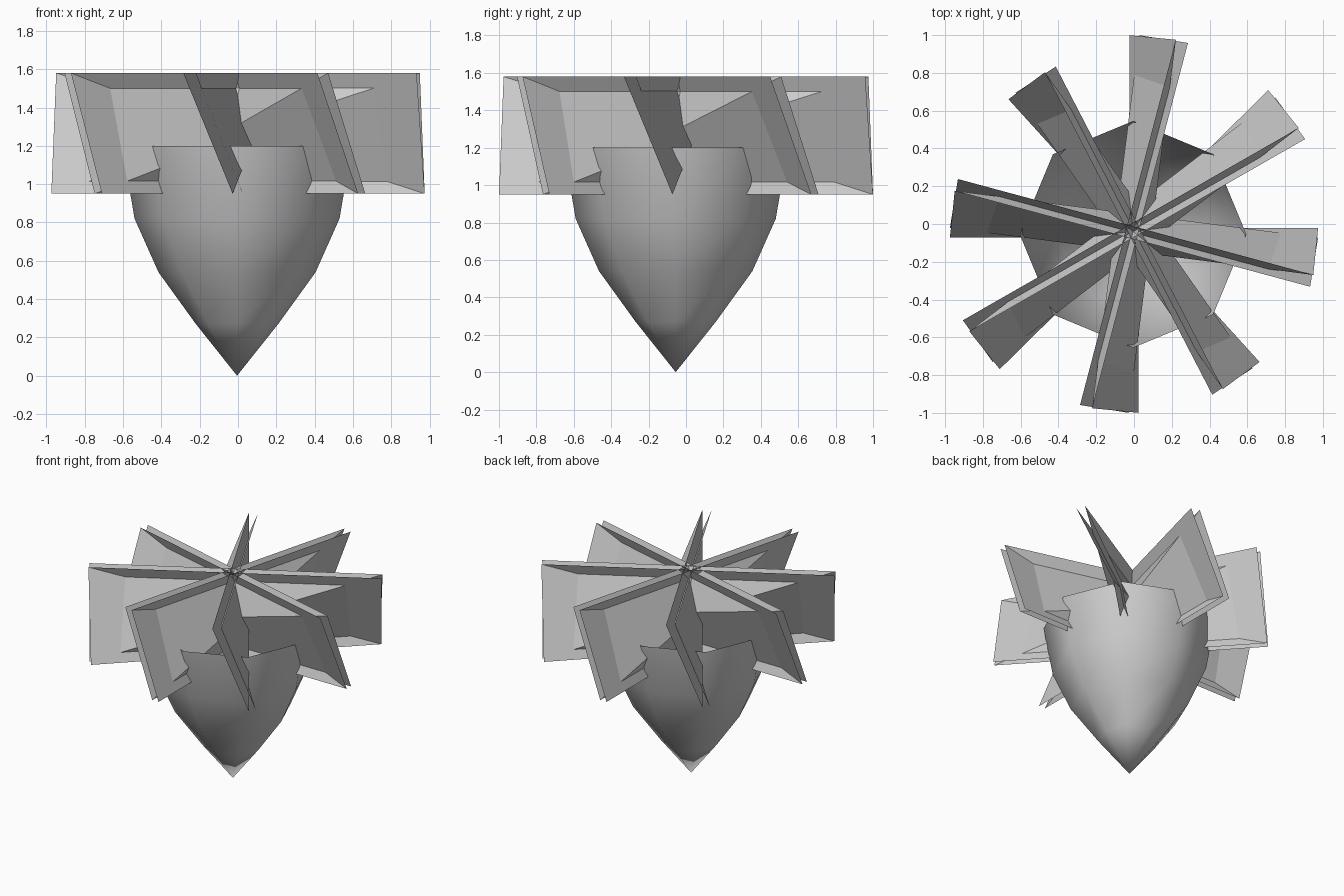
import bpy
from math import cos, sin, radians, tau

cube = bpy.data.objects.get("Cube")
if cube:
    bpy.data.objects.remove(cube, do_unlink=True)

grey = bpy.data.materials.new("plain_grey")
grey.use_nodes = True
colour = (0.6, 0.6, 0.6, 1)
grey.diffuse_color = colour
grey.node_tree.nodes["Principled BSDF"].inputs["Base Color"].default_value = colour


def add_object(name, verts, faces, smooth=False):
    mesh = bpy.data.meshes.new(name)
    mesh.from_pydata(verts, [], faces)
    mesh.materials.append(grey)
    mesh.polygons.foreach_set("use_smooth", [smooth] * len(mesh.polygons))
    mesh.update()
    obj = bpy.data.objects.new(name, mesh)
    bpy.context.collection.objects.link(obj)
    return obj


# Open pointed cup: eight-sided rings above a single tip
SIDES = 8
CUP_X, CUP_Y = -0.005, -0.055
rings = [(0.215, 0.27), (0.41, 0.54), (0.535, 0.82), (0.60, 1.20)]
verts = [(CUP_X, CUP_Y, 0)]
for radius, z in rings:
    for i in range(SIDES):
        a = tau * i / SIDES
        verts.append((CUP_X + radius * cos(a), CUP_Y + radius * sin(a), z))
faces = []
for i in range(SIDES):
    j = (i + 1) % SIDES
    faces.append((0, 1 + j, 1 + i))
    for r in range(len(rings) - 1):
        low, high = 1 + r * SIDES, 1 + (r + 1) * SIDES
        faces.append((low + i, low + j, high + j, high + i))
add_object("cup", verts, faces, smooth=True)

# Twisted plates: two open sheets each, folded along opposite diagonals
BOTTOM, TOP = 0.95, 1.58
TOP_SPREAD, BOTTOM_SPREAD = 1.9, 1.5


def add_plate(name, length, top_angle, bottom_angle, centre_y):
    verts, faces = [], []
    for turn in (0, 180):
        corners = [(top_angle + TOP_SPREAD + 180, TOP),
                   (top_angle - TOP_SPREAD, TOP),
                   (bottom_angle - BOTTOM_SPREAD, BOTTOM),
                   (bottom_angle + BOTTOM_SPREAD + 180, BOTTOM)]
        n = len(verts)
        for angle, z in corners:
            a = radians(angle + turn)
            verts.append((length * cos(a), centre_y + length * sin(a), z))
        faces += [(n, n + 2, n + 1), (n, n + 3, n + 2)]
    add_object(name, verts, faces)


add_plate("front_back_blades", 1.0, 75.3, 89.9, 0)
add_plate("side_blades", 0.975, -15.1, 0, -0.047)
add_plate("left_diagonal_blades", 1.025, 29.8, 44.6, -0.03)
add_plate("right_diagonal_blades", 0.962, 117.4, 132.2, -0.035)
